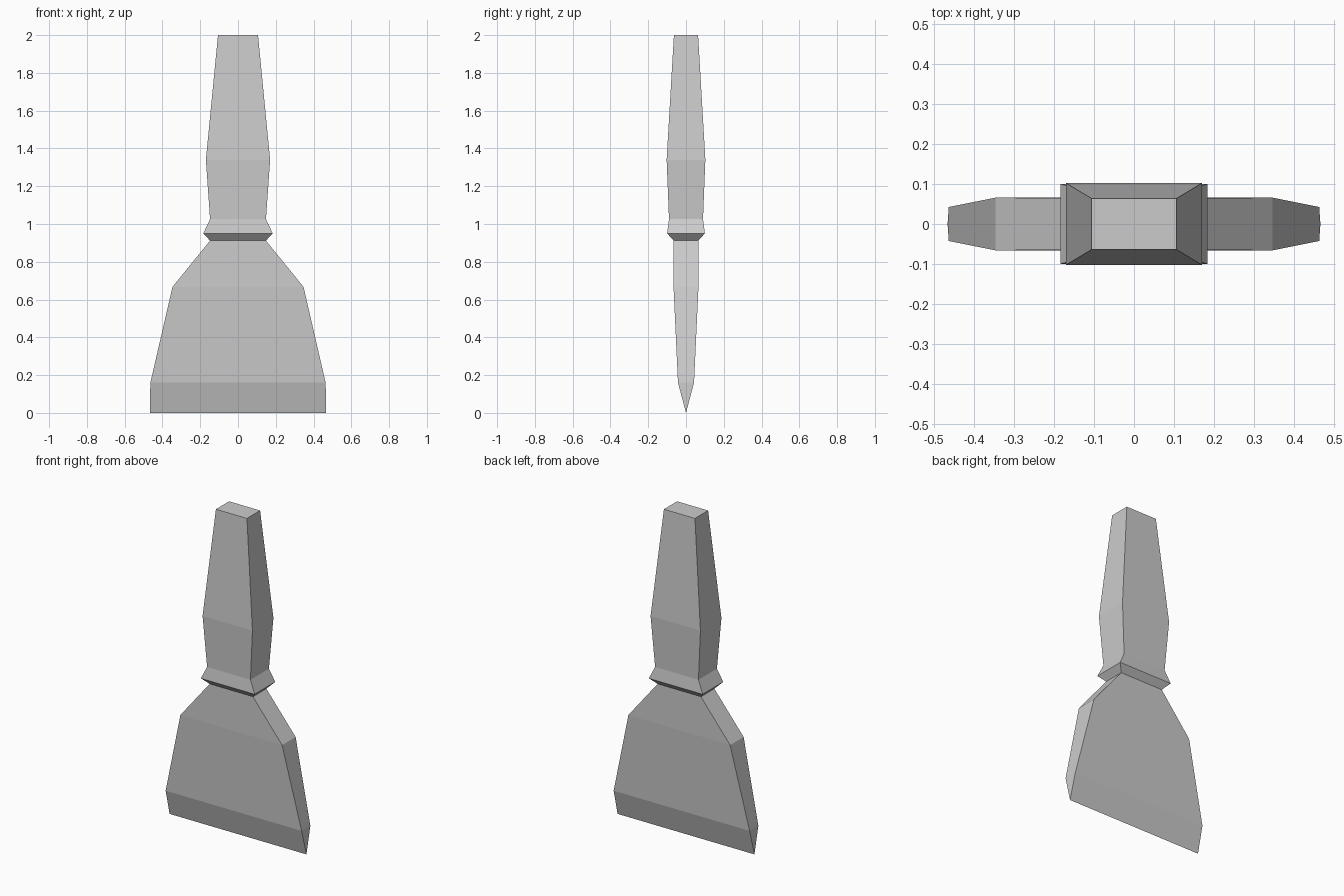
import bpy, bmesh

if "Cube" in bpy.data.objects:
    bpy.data.objects.remove(bpy.data.objects["Cube"])


def loft(name, sections):
    """Stack rectangular sections (z, half width, half depth); zero depth makes a knife edge."""
    bm = bmesh.new()
    rings = []
    for z, x, y in sections:
        rings.append([bm.verts.new((sx * x, sy * y, z))
                      for sx, sy in ((-1, -1), (1, -1), (1, 1), (-1, 1))])
    for a, b in zip(rings, rings[1:]):
        for i in range(4):
            j = (i + 1) % 4
            bm.faces.new((a[i], a[j], b[j], b[i]))
    bm.faces.new(rings[0][::-1])
    bm.faces.new(rings[-1])
    bmesh.ops.remove_doubles(bm, verts=bm.verts, dist=1e-4)
    bmesh.ops.recalc_face_normals(bm, faces=bm.faces)
    mesh = bpy.data.meshes.new(name)
    bm.to_mesh(mesh)
    bm.free()
    obj = bpy.data.objects.new(name, mesh)
    bpy.context.collection.objects.link(obj)
    return obj


# Whole scraper as one closed skin: sharp edge, bevel, shoulders, collar, grip, butt
loft("scraper", [
    (0.00, 0.467, 0.0),
    (0.16, 0.464, 0.0425),
    (0.667, 0.347, 0.066),
    (0.912, 0.148, 0.065),
    (0.95, 0.184, 0.10),
    (1.026, 0.148, 0.09),
    (1.34, 0.17, 0.1025),
    (2.00, 0.106, 0.064),
])
